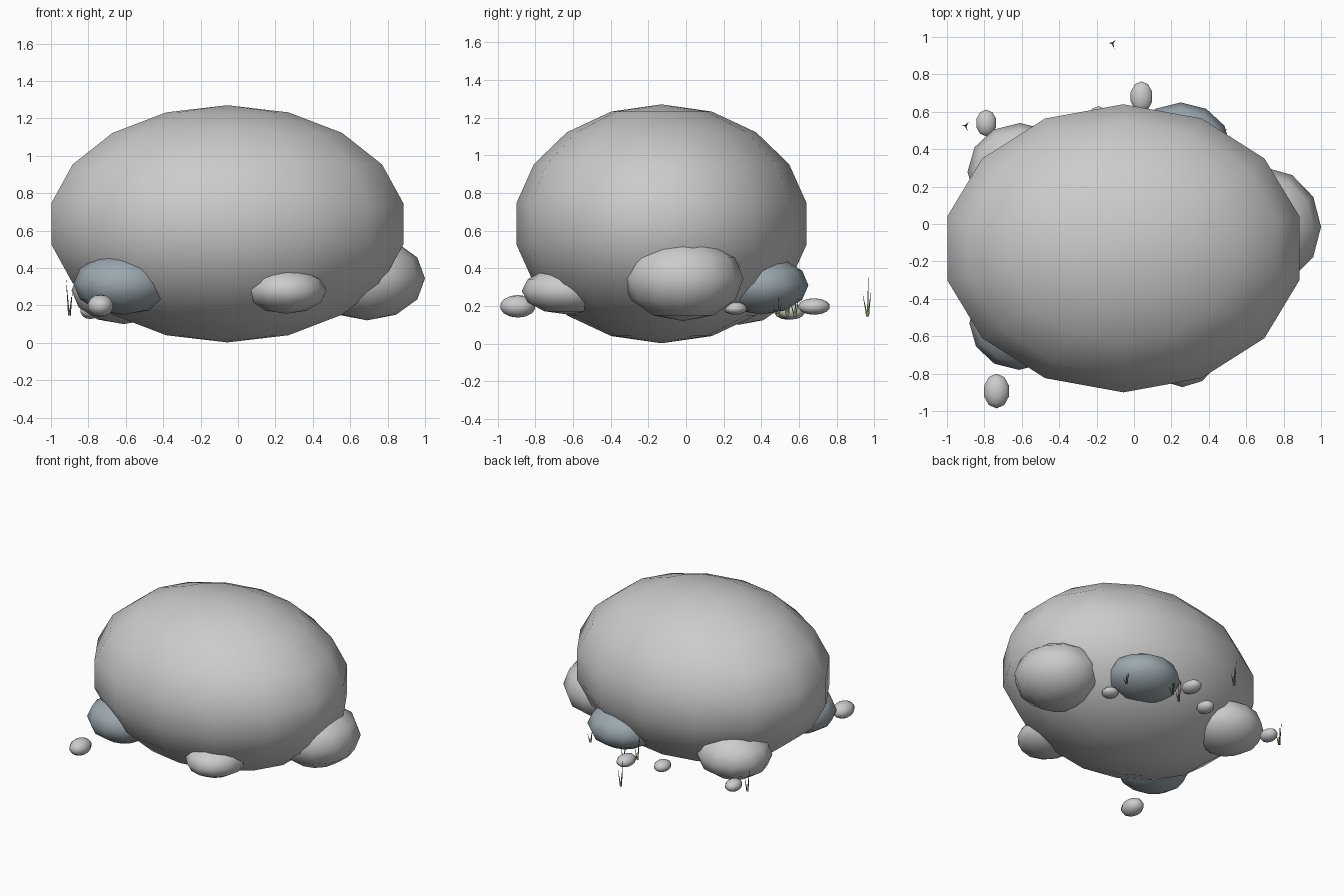
import bpy, bmesh, math
from mathutils import Vector

if "Cube" in bpy.data.objects:
    bpy.data.objects.remove(bpy.data.objects["Cube"])


def material(name, rgb):
    m = bpy.data.materials.new(name)
    m.diffuse_color = (*rgb, 1)
    m.use_nodes = True
    m.node_tree.nodes["Principled BSDF"].inputs["Base Color"].default_value = m.diffuse_color
    return m


slate = material("slate", (0.33, 0.39, 0.43))
green = material("grass_green", (0.18, 0.25, 0.09))


def finish(bm, name, mat=None, smooth=True):
    me = bpy.data.meshes.new(name)
    bm.to_mesh(me)
    bm.free()
    for p in me.polygons:
        p.use_smooth = smooth
    if mat:
        me.materials.append(mat)
    ob = bpy.data.objects.new(name, me)
    bpy.context.collection.objects.link(ob)
    return ob


def stone(name, loc, size, segs, rings, mat=None):
    """Smooth ellipsoid; size holds the three radii."""
    bm = bmesh.new()
    bmesh.ops.create_uvsphere(bm, u_segments=segs, v_segments=rings, radius=1)
    bmesh.ops.scale(bm, vec=size, verts=bm.verts)
    bmesh.ops.translate(bm, vec=loc, verts=bm.verts)
    return finish(bm, name, mat)


def grass(name, loc, height):
    """Tuft of three slim leaning blades."""
    bm = bmesh.new()
    for i, (k, lean) in enumerate([(1, 0.02), (0.55, 0.03), (0.65, 0.025)]):
        a = math.radians(170 + 120 * i)
        d = Vector((math.cos(a), math.sin(a), 0))
        base = [bm.verts.new(Vector(loc) + 0.006 * Vector(
            (math.cos(a + t), math.sin(a + t), 0)) + d * 0.003)
            for t in (0, 2.09, 4.19)]
        tip = bm.verts.new(Vector(loc) + d * lean + Vector((0, 0, height * k)))
        bm.faces.new(base[::-1])
        for j in range(3):
            bm.faces.new((base[j], base[(j + 1) % 3], tip))
    return finish(bm, name, green, False)


# Main boulder
stone("boulder", (-0.057, -0.13, 0.636), (0.98, 0.782, 0.634), 14, 9)

# Rocks half buried in its lower edge
rocks = [
    ("front_left_rock", (-0.615, -0.53, 0.315), (0.265, 0.25, 0.165), slate),
    ("front_right_rock", (0.258, -0.63, 0.28), (0.215, 0.242, 0.125), None),
    ("right_rock", (0.69, -0.015, 0.344), (0.31, 0.32, 0.224), None),
    ("back_right_rock", (0.25, 0.40, 0.31), (0.27, 0.25, 0.155), slate),
    ("back_left_rock", (-0.61, 0.28, 0.28), (0.28, 0.26, 0.18), None),
]
for name, loc, size, mat in rocks:
    stone(name, loc, size, 12, 6, mat)

# Pebbles
pebbles = [
    ((-0.735, -0.893, 0.198), (0.072, 0.095, 0.06)),
    ((-0.79, 0.54, 0.172), (0.057, 0.073, 0.045)),
    ((0.04, 0.68, 0.197), (0.062, 0.085, 0.044)),
    ((-0.19, 0.56, 0.17), (0.058, 0.072, 0.042)),
    ((0.44, 0.262, 0.187), (0.06, 0.062, 0.034)),
]
for i, (loc, size) in enumerate(pebbles):
    stone(f"pebble_{i + 1}", loc, size, 10, 7)

# Grass tufts
tufts = [((-0.115, 0.965, 0.143), 0.232), ((-0.9, 0.525, 0.145), 0.205),
         ((0.48, 0.49, 0.145), 0.12), ((0.04, 0.54, 0.145), 0.2),
         ((0.13, 0.58, 0.145), 0.15)]
for i, (loc, h) in enumerate(tufts):
    grass(f"grass_tuft_{i + 1}", loc, h)
